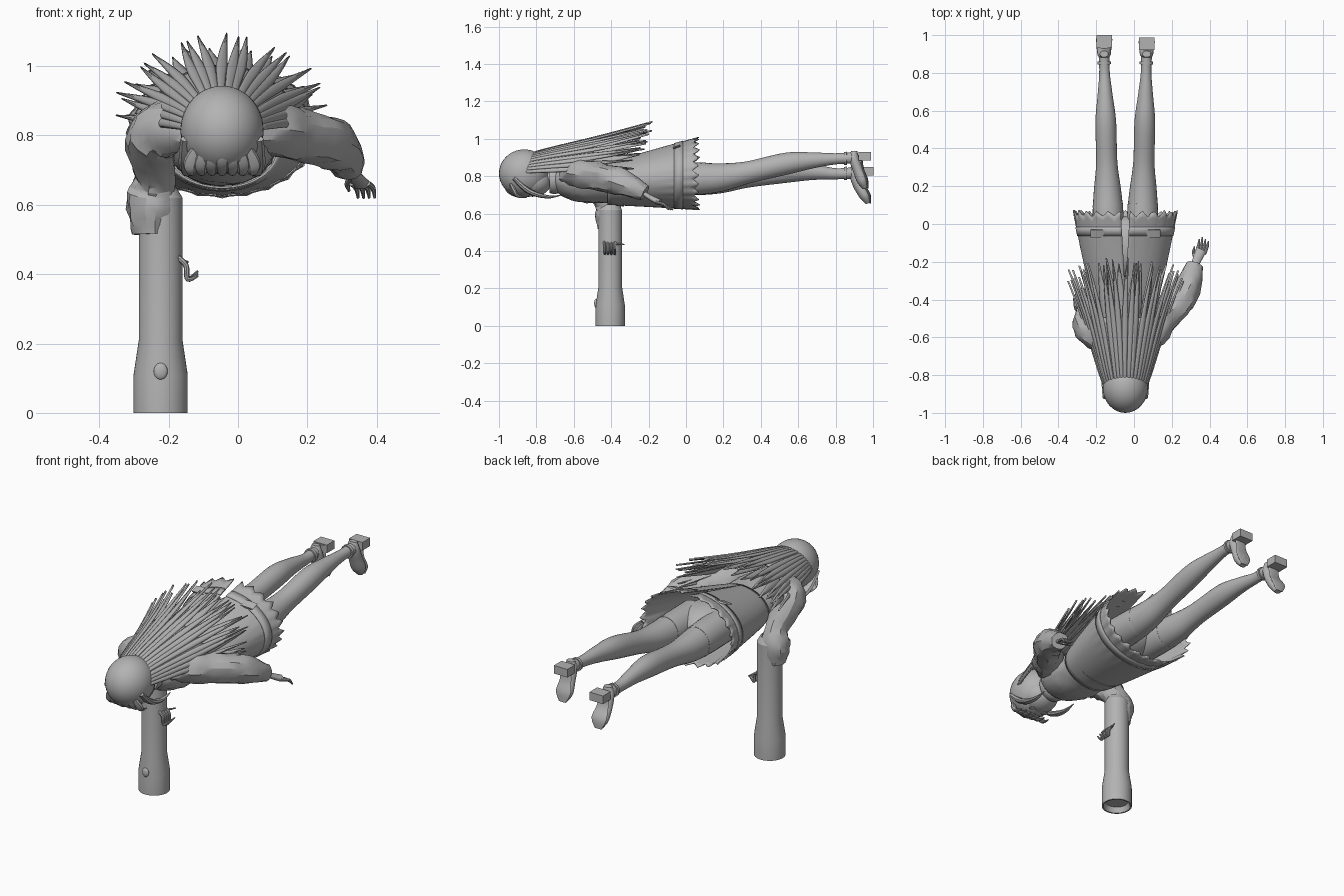
import bpy, bmesh, math, random
from mathutils import Vector

random.seed(4)
default_cube = bpy.data.objects.get("Cube")
if default_cube:
    bpy.data.objects.remove(default_cube, do_unlink=True)

grey = bpy.data.materials.new("plain grey")
grey.use_nodes = True
tone = (.45, .45, .45, 1)
grey.diffuse_color = tone
grey.node_tree.nodes["Principled BSDF"].inputs["Base Color"].default_value = tone

middle = -.046      # x of the figure's centre line


def mix(start, end, t):
    return start + (end - start) * t


def finish(name, bm, thickness=0, sharp_angle=40):
    bmesh.ops.recalc_face_normals(bm, faces=bm.faces)
    mesh = bpy.data.meshes.new(name)
    bm.to_mesh(mesh)
    bm.free()
    mesh.materials.append(grey)
    part = bpy.data.objects.new(name, mesh)
    bpy.context.collection.objects.link(part)
    if thickness:
        solidify = part.modifiers.new("thickness", 'SOLIDIFY')
        solidify.thickness = thickness
        solidify.offset = 0
    bpy.ops.object.select_all(action='DESELECT')
    part.select_set(True)
    bpy.context.view_layer.objects.active = part
    bpy.ops.object.shade_smooth_by_angle(angle=math.radians(sharp_angle))


def skin(name, rows, closed=True, **options):
    """Join rows of points; closed rows are rings and get end caps."""
    bm = bmesh.new()
    rings = [[bm.verts.new(point) for point in row] for row in rows]
    count = len(rings[0])
    for lower, upper in zip(rings, rings[1:]):
        for i in range(count if closed else count - 1):
            j = (i + 1) % count
            bm.faces.new((lower[i], lower[j], upper[j], upper[i]))
    if closed:
        bm.faces.new(rings[0])
        bm.faces.new(rings[-1])
    finish(name, bm, **options)


def smooth_path(points, steps):
    """Catmull-Rom curve through points of x, y, z and radius."""
    points = [Vector(point) for point in points]
    padded = [points[0]] + points + [points[-1]]
    curve = []
    for a, b, c, d in zip(padded, padded[1:], padded[2:], padded[3:]):
        for k in range(steps):
            t = k / steps
            curve.append(b + ((c - a) * t + (a * 2 - b * 5 + c * 4 - d) * t * t
                              + (b * 3 - c * 3 + d - a) * t ** 3) / 2)
    return curve + [points[-1]]


def tube(name, points, flat=1, sides=20, steps=5, crease=0, **options):
    """Loft along (x, y, z, radius); flat scales the depth, crease adds folds."""
    path = smooth_path(points, steps)
    centres = [Vector(point[:3]) for point in path]
    rows, across = [], None
    for i, centre in enumerate(centres):
        along = (centres[min(i + 1, len(path) - 1)] - centres[max(i - 1, 0)]).normalized()
        if across is None:
            upright = abs(along.z) > .8
            across = along.cross(Vector((0, upright, not upright)))
        across = (across - along * across.dot(along)).normalized()
        depth = across.cross(along) * flat
        row = []
        for k in range(sides):
            angle = math.tau * k / sides
            radius = path[i][3] * (1 + random.uniform(-crease, crease))
            row.append(centre + (across * math.cos(angle) + depth * math.sin(angle)) * radius)
        rows.append(row)
    skin(name, rows, **options)


def solid(name, location, size, rounded=True):
    bm = bmesh.new()
    if rounded:
        bmesh.ops.create_uvsphere(bm, u_segments=32, v_segments=20, radius=1)
    else:
        bmesh.ops.create_cube(bm, size=2)
    for vert in bm.verts:
        vert.co = [c * s + l for c, s, l in zip(vert.co, size, location)]
    finish(name, bm)


# Support handle: hollow flared base and straight shaft
handle_x, handle_y = -.223, -.405
profile = [(.06, .03), (.07, 0), (.078, 0), (.078, .11), (.063, .21), (.063, .62), (.045, .65)]
skin("support_handle", [[(handle_x + radius * math.cos(math.tau * k / 40),
                          handle_y + radius * math.sin(math.tau * k / 40), height)
                         for k in range(40)] for radius, height in profile], sharp_angle=30)
solid("handle_button", (handle_x, handle_y - .076, .12), (.02, .01, .024))

# Head, face and neck
solid("head", (middle, -.865, .815), (.12, .135, .128))
solid("face", (middle, -.82, .77), (.095, .1, .08))
tube("neck", [(middle, -.8, .8, .045), (middle, -.62, .78, .05)])
for side in (-1, 1):
    solid("eye", (middle + side * .04, -.83, .695), (.018, .016, .004))
    lock_x = middle + side * .1
    tube("side_lock", [(lock_x, -.92, .79, .02), (lock_x, -.84, .72, .025),
                       (lock_x, -.74, .69, .015), (lock_x, -.66, .7, .002)], flat=.6, sides=8)
for n in range(-3, 4):
    x = middle + n * .03
    back = abs(n) * .01
    tube("fringe_lock", [(mix(middle, x, .6), back - .98, .79, .012), (x, back - .95, .725, .02),
                         (x, -.9, .695, .015), (x, -.85, .685, .002)], flat=.6, sides=8)

# Long hair fanning back from the crown
fan = math.radians(82)


def hair_point(t, angle, scale):
    radius = scale * (.12 + .17 * t ** 1.3 - .05 * (1 - t) ** 8)
    return (middle + radius * (1 + t / 4) * math.sin(angle), mix(-.95, -.17, t),
            .8 + radius * math.cos(angle))


def hair_strand(angle, half_width, start, end, scale, sway):
    rows = []
    for k in range(17):
        t = k / 16
        width = half_width * min(1, .04 + 2 * (1 - t))
        rows.append([hair_point(mix(start, end, t), angle + sway * t * t + width * across,
                                scale + .025 * (1 - across * across))
                     for across in (-1, -.5, 0, .5, 1)])
    skin("hair_strand", rows, closed=False, thickness=.004)


skin("hair_cap", [[hair_point(i / 24, mix(-fan, fan, k / 30), .97) for k in range(31)]
                  for i in range(15)], closed=False, thickness=.01)
for layer, count, start in ((1, 21, .1), (.88, 14, .4)):
    for n in range(count):
        across = 2 * (n + .5) / count - 1
        hair_strand(angle=across * fan + random.uniform(-.03, .03), half_width=fan / count,
                    start=start, end=1 - .15 * across ** 2 - random.uniform(0, .06),
                    scale=layer, sway=.06 * math.sin(n * 2))

# Jacket body
tube("jacket_body", [(middle, -.71, .78, .06), (middle, -.66, .78, .12), (middle, -.55, .765, .15),
                     (middle, -.42, .76, .15), (middle, -.3, .765, .16)],
     flat=.7, sides=32, crease=.025)
tube("collar", [(middle, -.73, .785, .075), (middle, -.7, .785, .08), (middle, -.66, .785, .07)])


# Flared skirt with jagged hem and back slit
def skirt_ring(t, grow=1, jagged=0):
    gap = .09 * t
    row = []
    for k in range(97):
        angle = math.pi / 2 + mix(gap, math.tau - gap, k / 96)
        pleat = jagged * math.cos(k * math.pi / 2)
        size = grow + pleat / 50
        row.append((middle + mix(.16, .27, t ** .8) * size * math.cos(angle),
                    mix(-.42, .055, t) + pleat / 70 + jagged * random.uniform(-.006, .006),
                    mix(.76, .815, t) + mix(.11, .19, t) * size * math.sin(angle)))
    return row


skin("skirt", [skirt_ring(i / 16, jagged=max(0, i / 8 - 1)) for i in range(17)],
     closed=False, thickness=.006)
skin("hem_trim", [skirt_ring(t, grow=1.022) for t in (.75, .8, .85)], closed=False, thickness=.004)
for side in (-1, 1):
    pocket_x = middle + side * .135
    tube("skirt_pocket", [(pocket_x, -.07, .95, .05), (pocket_x, -.03, .965, .05)], flat=.12)
tube("waistband", [(middle, -.38, .762, .172), (middle, -.34, .765, .182)], flat=.7, sides=40)
solid("hips", (middle, -.12, .79), (.15, .16, .1))


# Legs and heeled shoes; the right leg hangs slightly lower
def make_leg(name, side, drop):
    def at(y, z, radius):
        lower = drop * min(1, max(0, y) / .8) ** 1.5
        return (middle + side * mix(.09, .115, y), y, z - lower, radius)

    tube(name + "_leg", [at(-.12, .79, .085), at(.05, .787, .082), at(.18, .793, .072),
                         at(.33, .82, .056), at(.54, .868, .055), at(.68, .885, .04),
                         at(.8, .893, .028), at(.9, .898, .029)], flat=1.06, sides=28)
    tube(name + "_stocking_band", [at(.09, .788, .081), at(.11, .789, .079)], flat=1.06, sides=32)
    tube(name + "_ankle_strap", [at(.845, .895, .035), at(.86, .895, .036)])

    x, y, z, ankle = at(.9, .895, .035)
    toe = drop / 6
    tube(name + "_shoe", [(x, y, z + .04, .022), (x, y, z, ankle), (x, y + .02, z - .06, .038),
                          (x, y + .045 + toe, z - .12, .04), (x, y + .06 + toe, z - .16, .018)],
         flat=.75)
    tube(name + "_sole", [(x, y + .035, z + .03, .034), (x, y + .045, z - .05, .034),
                          (x, y + .065 + toe, z - .11, .044), (x, y + .072 + toe, z - .16, .022)],
         flat=.16)
    solid(name + "_heel", (x, y + .055 + toe, z + .012), (.041, .033, .022), rounded=False)


make_leg("left", side=1, drop=0)
make_leg("right", side=-1, drop=.08)

# Sleeves with soft creases
tube("left_sleeve", [(.03, -.63, .81, .06), (.1, -.58, .815, .075), (.17, -.49, .8, .075),
                     (.25, -.4, .785, .075), (.295, -.31, .755, .065), (.32, -.22, .71, .046)],
     sides=16, steps=3, crease=.09, sharp_angle=25)
tube("right_sleeve", [(-.12, -.63, .8, .06), (-.2, -.59, .82, .08), (-.245, -.53, .785, .08),
                      (-.24, -.44, .68, .058), (-.25, -.415, .61, .073), (-.25, -.415, .515, .055)],
     sides=16, steps=4, crease=.08, sharp_angle=25)

# Open left hand
tube("left_palm", [(.32, -.22, .705, .02), (.335, -.185, .683, .024), (.355, -.14, .66, .028)],
     flat=.6)
for n in range(4):
    shift = (n - 1.5) * .016
    x = .35 + shift
    tube("left_finger", [(x, -.16, .662, .008), (x + .015, -.115, .648, .008),
                         (x + .02, abs(n - 1) * -.012 - .07, .62, .004)], sides=8)
tube("left_thumb", [(.325, -.19, .68, .009), (.315, -.15, .66, .008), (.32, -.12, .64, .004)], sides=8)

# Small fingers curling out from the handle
for n in range(4):
    y = handle_y - .03 + n * .018
    tube("handle_finger", [(-.175, y, .45, .008), (-.15, y, .425, .008),
                           (-.145, y, .385, .007), (-.115, y, .395 + n / 200, .003)], sides=8)
tube("handle_thumb", [(-.165, -.385, .44, .007), (-.145, -.33, .435, .003)], sides=8)
